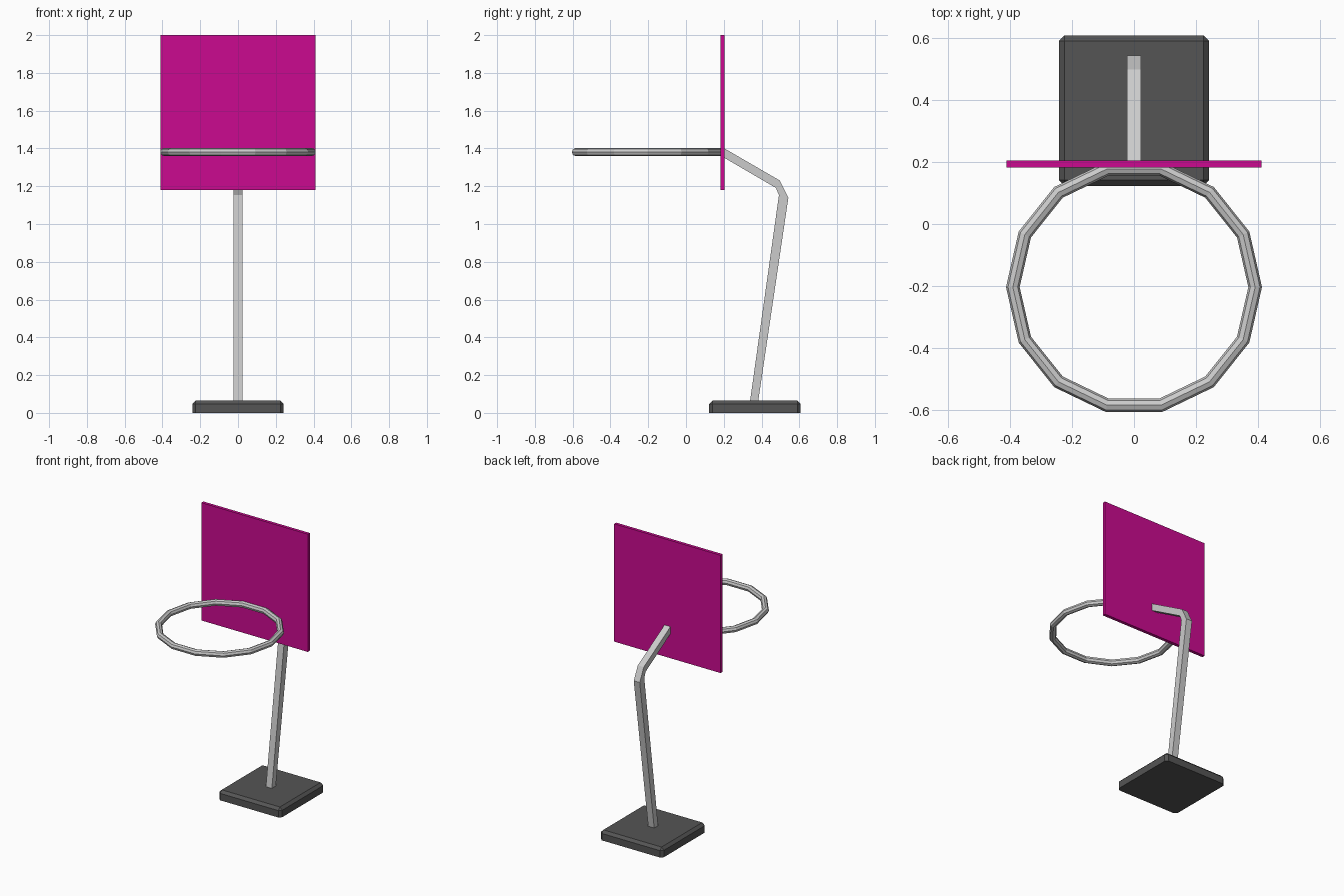
import bpy, bmesh, math
from mathutils import Vector

if "Cube" in bpy.data.objects:
    bpy.data.objects.remove(bpy.data.objects["Cube"])


def material(name, rgb):
    m = bpy.data.materials.new(name)
    m.diffuse_color = (*rgb, 1)
    m.use_nodes = True
    m.node_tree.nodes["Principled BSDF"].inputs["Base Color"].default_value = m.diffuse_color
    return m


def make_object(name, bm, mat=None):
    bmesh.ops.recalc_face_normals(bm, faces=bm.faces)
    mesh = bpy.data.meshes.new(name)
    bm.to_mesh(mesh)
    bm.free()
    ob = bpy.data.objects.new(name, mesh)
    bpy.context.collection.objects.link(ob)
    if mat:
        mesh.materials.append(mat)
    return ob


def box(lo, hi):
    bm = bmesh.new()
    bmesh.ops.create_cube(bm, size=1)
    for v in bm.verts:
        v.co = Vector([lo[i] + (v.co[i] + 0.5) * (hi[i] - lo[i]) for i in range(3)])
    return bm


# base: chamfered on every edge except the underside
bm = box((-0.242, 0.123, 0), (0.242, 0.607, 0.066))
edges = [e for e in bm.edges if max(v.co.z for v in e.verts) > 0.01]
bmesh.ops.bevel(bm, geom=edges, offset=0.018, segments=1, affect='EDGES')
make_object("base", bm, material("dark_grey", (0.09, 0.09, 0.09)))

# bent pole: side outline (y, z) extruded across x
outline = [(0.379, 0.04), (0.542, 1.14), (0.497, 1.23), (0.195, 1.405),
           (0.195, 1.355), (0.476, 1.191), (0.492, 1.153), (0.336, 0.04)]
bm = bmesh.new()
face = bm.faces.new([bm.verts.new((-0.023, y, z)) for y, z in outline])
ext = bmesh.ops.extrude_face_region(bm, geom=[face], use_keep_orig=True)
for g in ext["geom"]:
    if isinstance(g, bmesh.types.BMVert):
        g.co.x = 0.023
make_object("pole", bm)

# backboard
make_object("backboard", box((-0.41, 0.182, 1.18), (0.41, 0.204, 2.0)),
            material("magenta", (0.6, 0.003, 0.28)))

# hoop: low-poly ring touching the board
bpy.ops.mesh.primitive_torus_add(major_segments=14, minor_segments=8,
                                 major_radius=0.39, minor_radius=0.022,
                                 location=(0, -0.203, 1.381))
bpy.context.object.name = "hoop"
